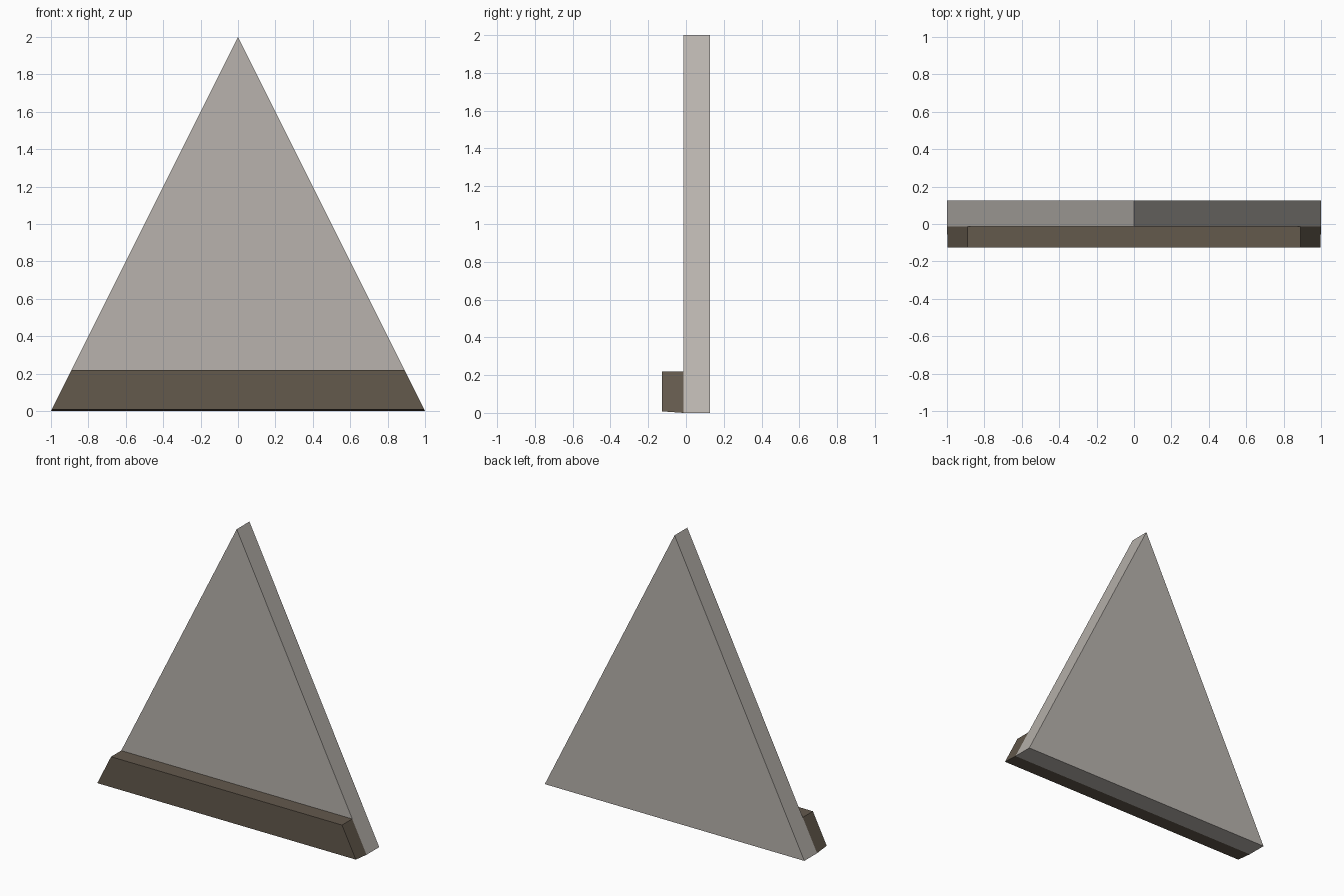
import bpy
import bmesh

if "Cube" in bpy.data.objects:
    bpy.data.objects.remove(bpy.data.objects["Cube"])


def material(name, color):
    m = bpy.data.materials.new(name)
    m.diffuse_color = (*color, 1.0)
    m.use_nodes = True
    m.node_tree.nodes["Principled BSDF"].inputs["Base Color"].default_value = m.diffuse_color
    return m


def half_width(z):
    # Both parts share the sloping sides of one triangle
    return 1.0 - z / 2.0


def loft(name, front, back, mat):
    """Solid between two matching outlines of (x, y, z) points."""
    bm = bmesh.new()
    f = [bm.verts.new(p) for p in front]
    b = [bm.verts.new(p) for p in back]
    n = len(f)
    bm.faces.new(f)
    bm.faces.new(b[::-1])
    for i in range(n):
        j = (i + 1) % n
        bm.faces.new((f[i], b[i], b[j], f[j]))
    bmesh.ops.recalc_face_normals(bm, faces=bm.faces)
    me = bpy.data.meshes.new(name)
    bm.to_mesh(me)
    bm.free()
    me.materials.append(mat)
    ob = bpy.data.objects.new(name, me)
    bpy.context.collection.objects.link(ob)


def triangle(y):
    return [(-1, y, 0), (1, y, 0), (0, y, 2)]


def trapezoid(y, low, high):
    a, b = half_width(low), half_width(high)
    return [(-a, y, low), (a, y, low), (b, y, high), (-b, y, high)]


FRONT, JOIN, BACK = -0.126, -0.014, 0.126
plaster = material("warm light grey", (0.48, 0.45, 0.42))
timber = material("dark brown", (0.125, 0.10, 0.073))

# Gable wall panel
loft("gable_panel", triangle(JOIN), triangle(BACK), plaster)
# Beam along the foot, its underside rising slightly to the front
loft("base_beam", trapezoid(FRONT, 0.008, 0.22), trapezoid(JOIN, 0.0, 0.22), timber)
